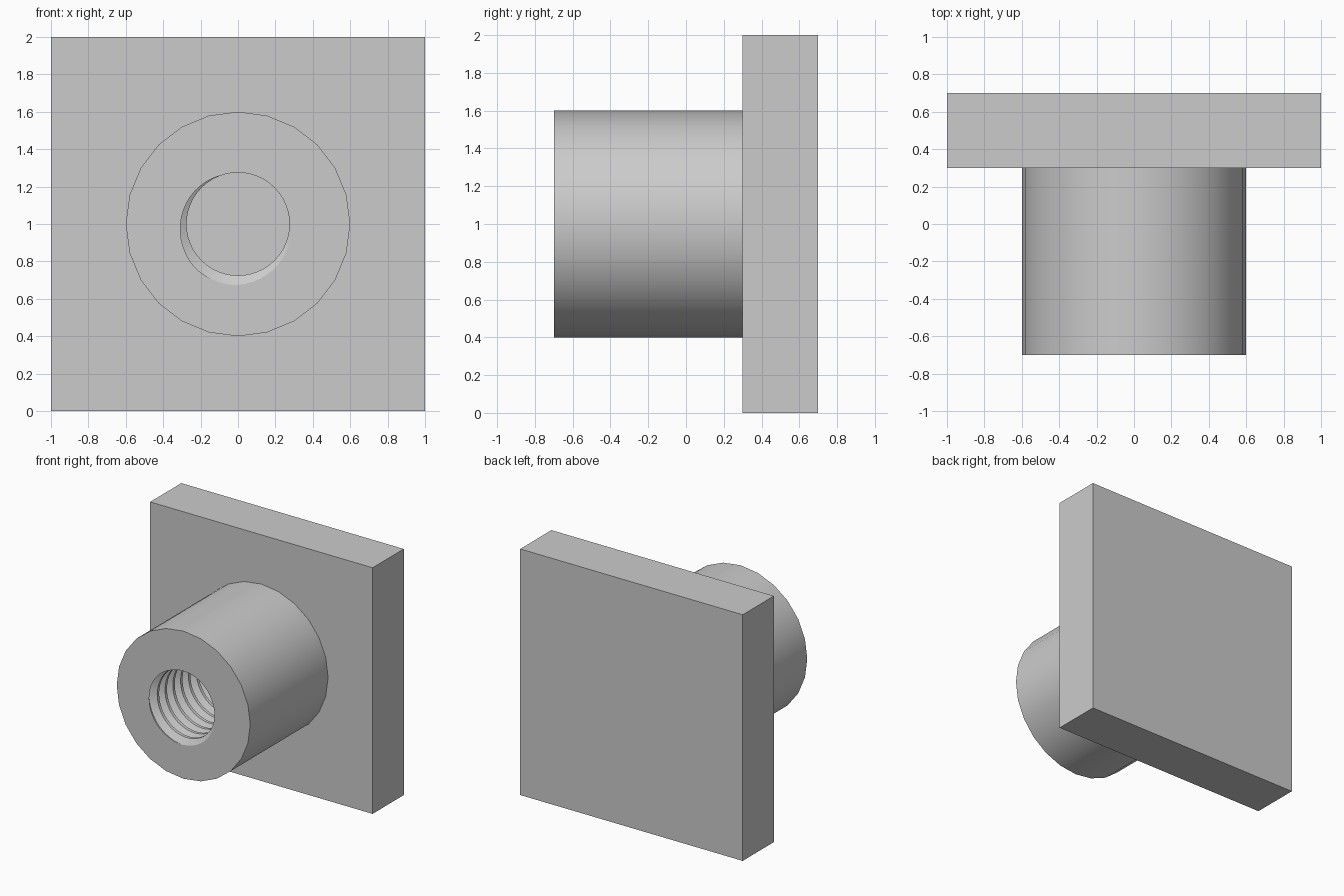
import bpy
import bmesh
from math import sin, cos, pi, radians

if "Cube" in bpy.data.objects:
    bpy.data.objects.remove(bpy.data.objects["Cube"])

grey = bpy.data.materials.new("plain grey")
grey.use_nodes = True
grey.diffuse_color = (0.6, 0.6, 0.6, 1)
grey.node_tree.nodes["Principled BSDF"].inputs["Base Color"].default_value = (0.6, 0.6, 0.6, 1)

FRONT, JOINT, BACK = -0.7, 0.3, 0.7
CENTRE_Z = 1.0
SIDES, STEPS = 24, 48
CREST, ROOT, PITCH = 0.275, 0.327, 0.1
START = radians(115)


def add_object(name, bm):
    mesh = bpy.data.meshes.new(name)
    bm.to_mesh(mesh)
    bm.free()
    mesh.materials.append(grey)
    obj = bpy.data.objects.new(name, mesh)
    bpy.context.collection.objects.link(obj)
    return obj


def point(angle, radius, y):
    """Point around the bore axis, clockwise from +x as seen from the front."""
    return (radius * cos(angle), y, CENTRE_Z - radius * sin(angle))


# Square backing plate
bm = bmesh.new()
bmesh.ops.create_cube(bm, size=1)
bmesh.ops.scale(bm, vec=(2, BACK - JOINT, 2), verts=bm.verts)
bmesh.ops.translate(bm, vec=(0, (JOINT + BACK) / 2, CENTRE_Z), verts=bm.verts)
add_object("backing_plate", bm)

# Helical thread: each turn is a root flat, a flank, a crest flat and a flank
bm = bmesh.new()
profile = [(-0.0625, ROOT), (0.0625, ROOT), (0.375, CREST), (0.625, CREST)]
turns = range(-2, 13)
rows = [(t + u, r) for t in turns for u, r in profile]
grid = []
for j in range(STEPS):
    a = 2 * pi * j / STEPS
    grid.append([bm.verts.new(point(a, r, FRONT + PITCH * (u + (a - START) / (2 * pi))))
                 for u, r in rows])
lead = len(profile)
for j in range(STEPS):
    # The last column joins the first one a full turn further along
    shift = lead if j == STEPS - 1 else 0
    here, there = grid[j], grid[(j + 1) % STEPS]
    for k in range(len(rows) - 1 - shift):
        bm.faces.new((here[k], here[k + 1], there[k + 1 + shift], there[k + shift]))

# Trim the thread to the length of the boss
for y, direction in ((FRONT, -1), (JOINT, 1)):
    bmesh.ops.bisect_plane(bm, geom=bm.verts[:] + bm.edges[:] + bm.faces[:], dist=1e-6,
                           plane_co=(0, y, 0), plane_no=(0, direction, 0), clear_outer=True)
rim = [e for e in bm.edges if e.is_boundary
       and all(abs(v.co.y - FRONT) < 1e-4 for v in e.verts)]

# Outer wall of the boss
rings = [[bm.verts.new(point(2 * pi * i / SIDES, 0.6, y)) for i in range(SIDES)]
         for y in (FRONT, JOINT)]
for i in range(SIDES):
    n = (i + 1) % SIDES
    bm.faces.new((rings[0][i], rings[0][n], rings[1][n], rings[1][i]))
    rim.append(bm.edges.get((rings[0][i], rings[0][n])))

# Ring-shaped front face between the wall and the bore
bmesh.ops.triangle_fill(bm, edges=rim, use_beauty=True, normal=(0, -1, 0))
bmesh.ops.recalc_face_normals(bm, faces=bm.faces)
boss = add_object("threaded_boss", bm)

bpy.ops.object.select_all(action="DESELECT")
boss.select_set(True)
bpy.context.view_layer.objects.active = boss
bpy.ops.object.shade_smooth_by_angle(angle=radians(30))
